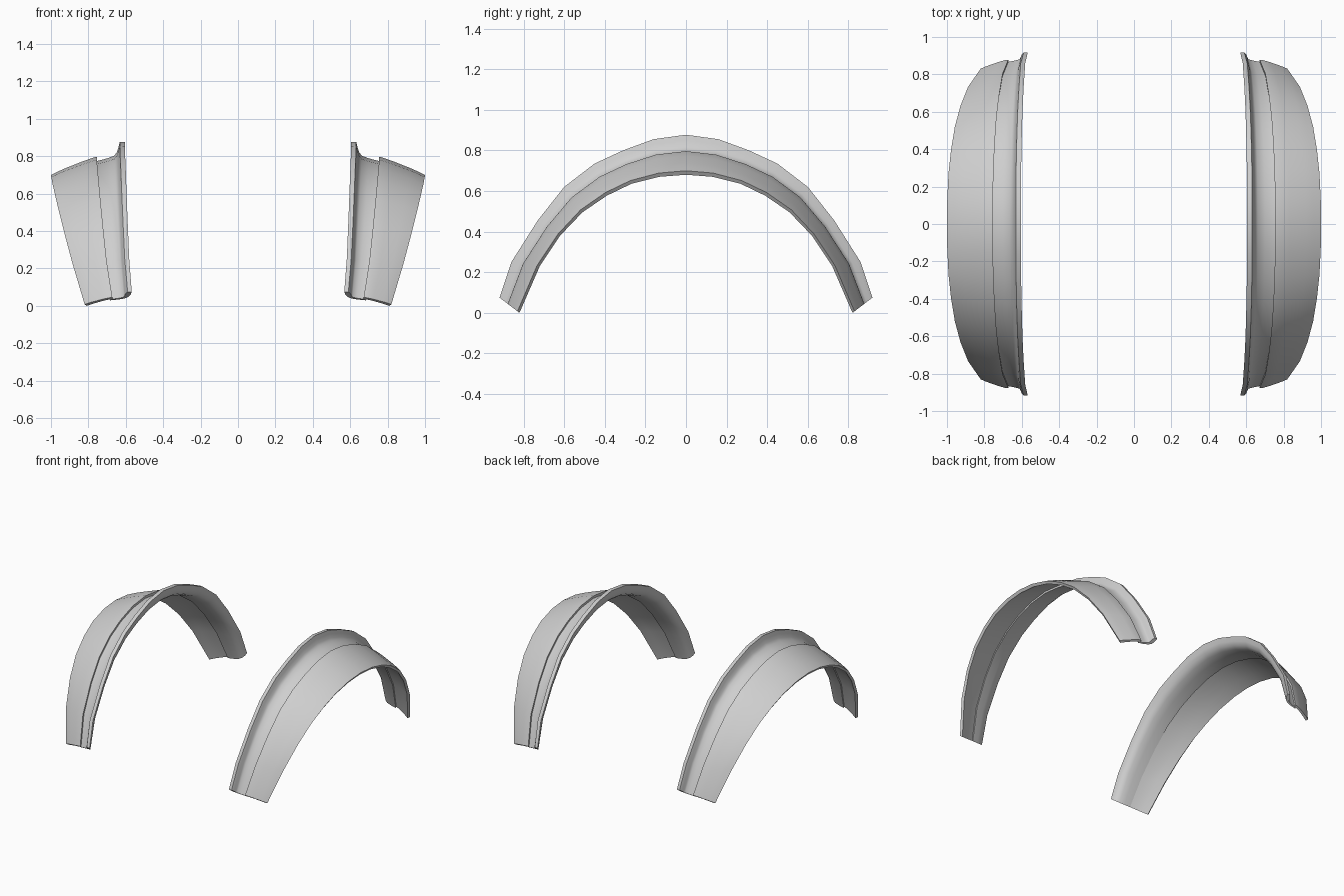
import bpy, bmesh, math

if "Cube" in bpy.data.objects:
    bpy.data.objects.remove(bpy.data.objects["Cube"])

grey = bpy.data.materials.new("light grey")
grey.diffuse_color = (0.62, 0.62, 0.62, 1)
grey.use_nodes = True
grey.node_tree.nodes["Principled BSDF"].inputs["Base Color"].default_value = grey.diffuse_color

# Half arches (y, z): lower outer lip and upper inner flange, crown to tip
LIP = [(0, .68), (.13, .67), (.27, .635), (.39, .577), (.51, .495), (.62, .38), (.72, .23), (.82, 0)]
RIM = [(0, .877), (.16, .855), (.31, .80), (.45, .735), (.60, .62), (.73, .455), (.86, .25), (.918, .075)]

# Closed sections: x at the crown, x at the tips, height from lip (0) to rim (1)
OUTER = [(1.0, .82, .10), (.96, .80, .20), (.92, .775, .29), (.83, .725, .47), (.765, .685, .585),
         (.755, .672, .59), (.757, .672, .49), (.83, .718, .37), (.92, .768, .18), (.988, .808, 0)]
INNER = [(.775, .685, .49), (.755, .672, .475), (.70, .635, .55), (.662, .612, .62), (.647, .606, .72),
         (.639, .602, .86), (.632, .59, 1.0), (.605, .568, .99), (.611, .574, .80), (.622, .585, .64),
         (.65, .605, .53), (.70, .64, .45), (.775, .685, .39)]


def loft(name, section):
    """Sweep a section over the arch, tapering it inwards at both tips."""
    half = list(zip(LIP, RIM))
    stations = [(a, b, -1) for a, b in reversed(half[1:])] + [(a, b, 1) for a, b in half]
    bm = bmesh.new()
    rings = []
    for (y0, z0), (y1, z1), side in stations:
        t = (1 - z0 / .68) ** 1.12
        rings.append([bm.verts.new((xa + (xb - xa) * t, side * (y0 + (y1 - y0) * v), z0 + (z1 - z0) * v))
                      for xa, xb, v in section])
    n = len(section)
    for r, s in zip(rings, rings[1:]):
        for i in range(n):
            j = (i + 1) % n
            bm.faces.new((r[i], r[j], s[j], s[i]))
    bm.faces.new(rings[0])
    bm.faces.new(rings[-1])
    bmesh.ops.recalc_face_normals(bm, faces=bm.faces[:])
    mesh = bpy.data.meshes.new(name)
    bm.to_mesh(mesh)
    bm.free()
    mesh.materials.append(grey)
    ob = bpy.data.objects.new(name, mesh)
    bpy.context.collection.objects.link(ob)
    bpy.ops.object.select_all(action='DESELECT')
    ob.select_set(True)
    bpy.context.view_layer.objects.active = ob
    bpy.ops.object.shade_smooth_by_angle(angle=math.radians(40))
    # Matching arch on the other side
    ob.modifiers.new("mirror", 'MIRROR').use_axis[0] = True
    return ob


# Sloping outer guard and the flanged strip tucked under it
loft("outer_fender", OUTER)
loft("inner_flange", INNER)
